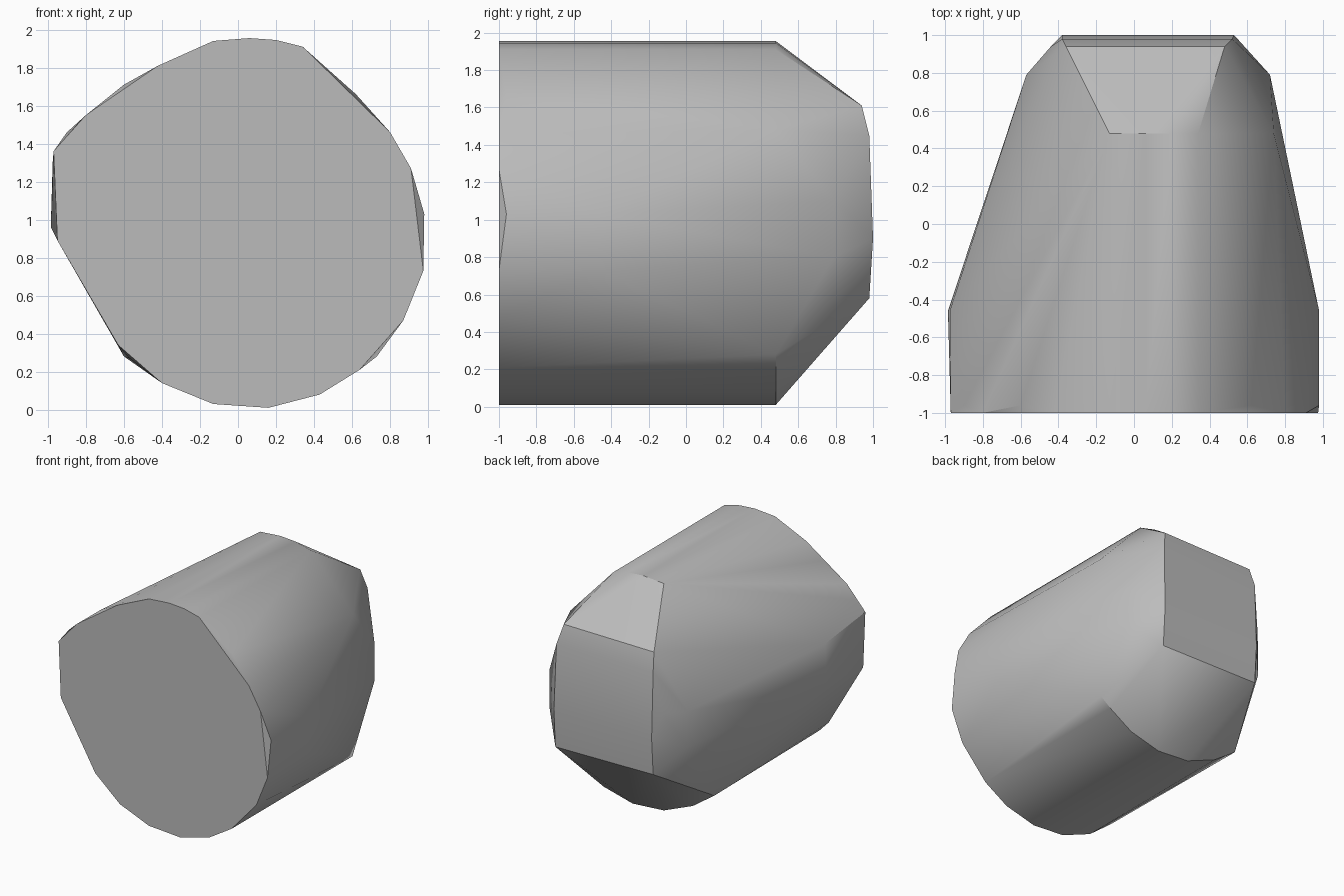
import bpy
import bmesh
import math

default_cube = bpy.data.objects.get("Cube")
if default_cube:
    bpy.data.objects.remove(default_cube, do_unlink=True)


def make_material(name, colour):
    material = bpy.data.materials.new(name)
    material.use_nodes = True
    material.diffuse_color = colour
    material.node_tree.nodes["Principled BSDF"].inputs["Base Color"].default_value = colour
    return material


def hull_object(name, points, material, smooth_angle):
    """Wrap a tight convex skin around the points."""
    bm = bmesh.new()
    for point in points:
        bm.verts.new(point)
    result = bmesh.ops.convex_hull(bm, input=bm.verts[:], use_existing_faces=False)
    spare = set(result["geom_interior"] + result["geom_unused"])
    loose = [v for v in bm.verts if v in spare or not v.link_faces]
    bmesh.ops.delete(bm, geom=loose, context="VERTS")
    bmesh.ops.dissolve_limit(bm, angle_limit=math.radians(0.5),
                             verts=bm.verts[:], edges=bm.edges[:])
    bmesh.ops.recalc_face_normals(bm, faces=bm.faces[:])
    mesh = bpy.data.meshes.new(name)
    bm.to_mesh(mesh)
    bm.free()
    mesh.materials.append(material)
    obj = bpy.data.objects.new(name, mesh)
    bpy.context.collection.objects.link(obj)
    bpy.ops.object.select_all(action="DESELECT")
    obj.select_set(True)
    bpy.context.view_layer.objects.active = obj
    bpy.ops.object.shade_smooth_by_angle(angle=math.radians(smooth_angle))
    return obj


def station(y, outline):
    """Place an x, z outline at depth y."""
    return [(x, y, z) for x, z in outline]


# Runs of the rounded outline that continue back to the chamfers
crown = [(-.13, 1.94), (.06, 1.955), (.2, 1.945), (.34, 1.91)]
belly = [(-.4, .14), (-.13, .03), (.16, .01), (.43, .08), (.64, .21)]
left_side = [(-.42, 1.81), (-.8, 1.55), (-.97, 1.36), (-.95, .89), (-.63, .34)]
right_side = [(.87, .47), (.975, .73), (.91, 1.27), (.8, 1.46)]

# Flat front face and the slight bulges just behind its rim
points = station(-1, crown + belly + left_side + right_side)
points += station(-.96, [(.98, 1.03), (-.6, 1.71), (-.9, 1.46), (-.57, .27), (.62, 1.66)])

# Shoulders where the sides begin to taper
points += station(-.46, [(.98, 1.03), (.975, .73), (-.985, .96), (-.975, 1.3)])

# Body end, where the top and bottom chamfers start
points += station(.48, crown + belly + [(.73, .28), (-.6, .28), (.74, 1.48)])

# Rounded back corners
points += station(.79, [(.72, 1.1), (.72, .8), (-.57, 1.1), (-.57, .8)])
points += station(.94, [(-.36, 1.6), (.48, 1.61), (-.44, 1.1)])

# Gently bowed back face
points += station(.98, [(-.38, 1.45), (.52, 1.45), (-.38, .59), (.53, .58)])
points += station(1, [(-.38, .9), (.53, .9)])

grey = make_material("plain grey", (.5, .5, .5, 1))
hull_object("rounded_block", points, grey, 30)
